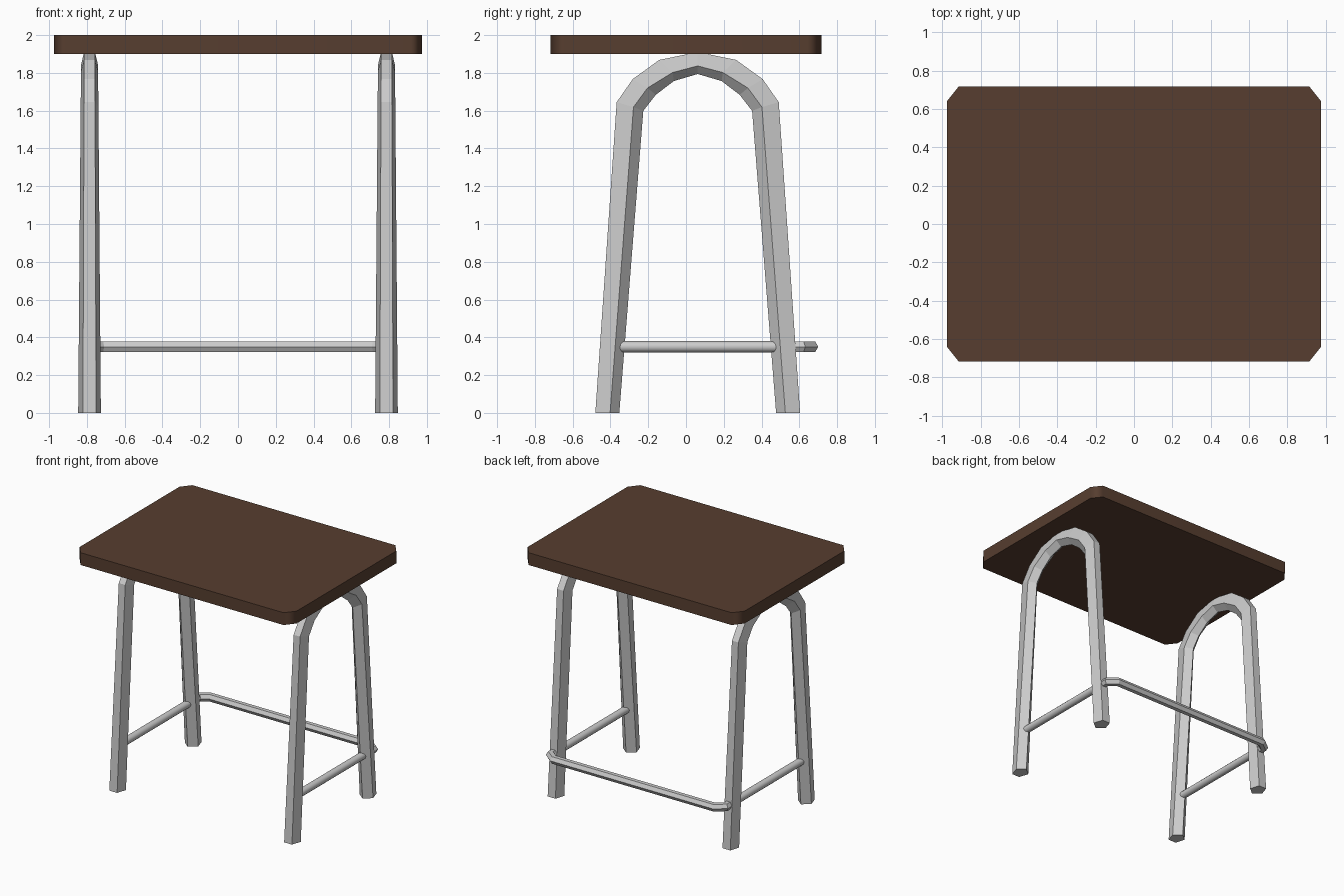
import bpy, bmesh, math
from mathutils import Vector

if "Cube" in bpy.data.objects:
    bpy.data.objects.remove(bpy.data.objects["Cube"])


def loft(name, rings):
    """Skin a series of equal-sized rings into a capped solid."""
    bm = bmesh.new()
    vs = [[bm.verts.new(p) for p in ring] for ring in rings]
    n = len(vs[0])
    for a, b in zip(vs, vs[1:]):
        for i in range(n):
            j = (i + 1) % n
            bm.faces.new((a[i], a[j], b[j], b[i]))
    bm.faces.new(vs[0])
    bm.faces.new(vs[-1])
    bmesh.ops.recalc_face_normals(bm, faces=bm.faces)
    me = bpy.data.meshes.new(name)
    bm.to_mesh(me)
    bm.free()
    ob = bpy.data.objects.new(name, me)
    bpy.context.collection.objects.link(ob)
    return ob


def smooth(ob, degrees):
    bpy.ops.object.select_all(action='DESELECT')
    ob.select_set(True)
    bpy.context.view_layer.objects.active = ob
    bpy.ops.object.shade_smooth_by_angle(angle=math.radians(degrees))


# Table top: slab with cut corners, softly shaded
HX, HY, CX, CY = 0.975, 0.718, 0.062, 0.078
outline = [(HX, HY - CY), (HX - CX, HY), (CX - HX, HY), (-HX, HY - CY),
           (-HX, CY - HY), (CX - HX, -HY), (HX - CX, -HY), (HX, CY - HY)]
top = loft("table_top", [[(x, y, z) for x, y in outline] for z in (1.9, 2.0)])
wood = bpy.data.materials.new("brown_wood")
wood.diffuse_color = (0.095, 0.048, 0.029, 1)
wood.use_nodes = True
wood.node_tree.nodes["Principled BSDF"].inputs["Base Color"].default_value = wood.diffuse_color
top.data.materials.append(wood)
smooth(top, 65)
wn = top.modifiers.new("soft_corners", 'WEIGHTED_NORMAL')
wn.keep_sharp = True

# Leg arches: five-sided tube, flat side outward, tapering in width.
# Each row: outer, middle and inner edge as (offset from arch centre, z), then half widths
YC, LX = 0.062, 0.786
half = [
    ((0.542, 0.0), (0.464, 0.0), (0.415, 0.0), 0.035, 0.060),
    ((0.429, 1.645), (0.340, 1.619), (0.288, 1.599), 0.029, 0.047),
    ((0.344, 1.767), (0.266, 1.720), (0.222, 1.684), 0.029, 0.046),
    ((0.203, 1.869), (0.133, 1.802), (0.126, 1.757), 0.029, 0.046),
    ((0.0, 1.91), (0.0, 1.837), (0.0, 1.794), 0.029, 0.046),
]


def arch_ring(row, side, x):
    o, m, i, wo, wm = row
    return [(x + dx, YC + side * p[0], p[1]) for dx, p in
            ((-wo, o), (wo, o), (wm, m), (0, i), (-wm, m))]


for label, x in (("left", -LX), ("right", LX)):
    rings = [arch_ring(r, -1, x) for r in half]
    rings += [arch_ring(r, 1, x) for r in reversed(half[:-1])]
    loft(label + "_leg_arch", rings)

    # Round side rail between the front and back legs
    rail = loft(label + "_side_rail", [
        [(x + 0.03 * math.cos(k * math.pi / 6), y, 0.35 + 0.03 * math.sin(k * math.pi / 6))
         for k in range(12)] for y in (-0.385, 0.51)])
    smooth(rail, 40)

# Six-sided back rail with ends bent into the back legs
path = [Vector(p) for p in ((-LX, 0.53, 0.35), (-LX, 0.615, 0.35), (-0.72, 0.667, 0.35),
                            (0.72, 0.667, 0.35), (LX, 0.615, 0.35), (LX, 0.53, 0.35))]
R = 0.033
rings = []
for k, p in enumerate(path):
    d0 = (p - path[k - 1]).normalized() if k else (path[1] - p).normalized()
    d1 = (path[k + 1] - p).normalized() if k < len(path) - 1 else d0
    t = (d0 + d1).normalized()
    side = Vector((-t.y, t.x, 0)) / t.dot(d0)
    rings.append([p + side * R * math.cos(a) + Vector((0, 0, R * math.sin(a)))
                  for a in (i * math.pi / 3 for i in range(6))])
loft("back_rail", rings)
